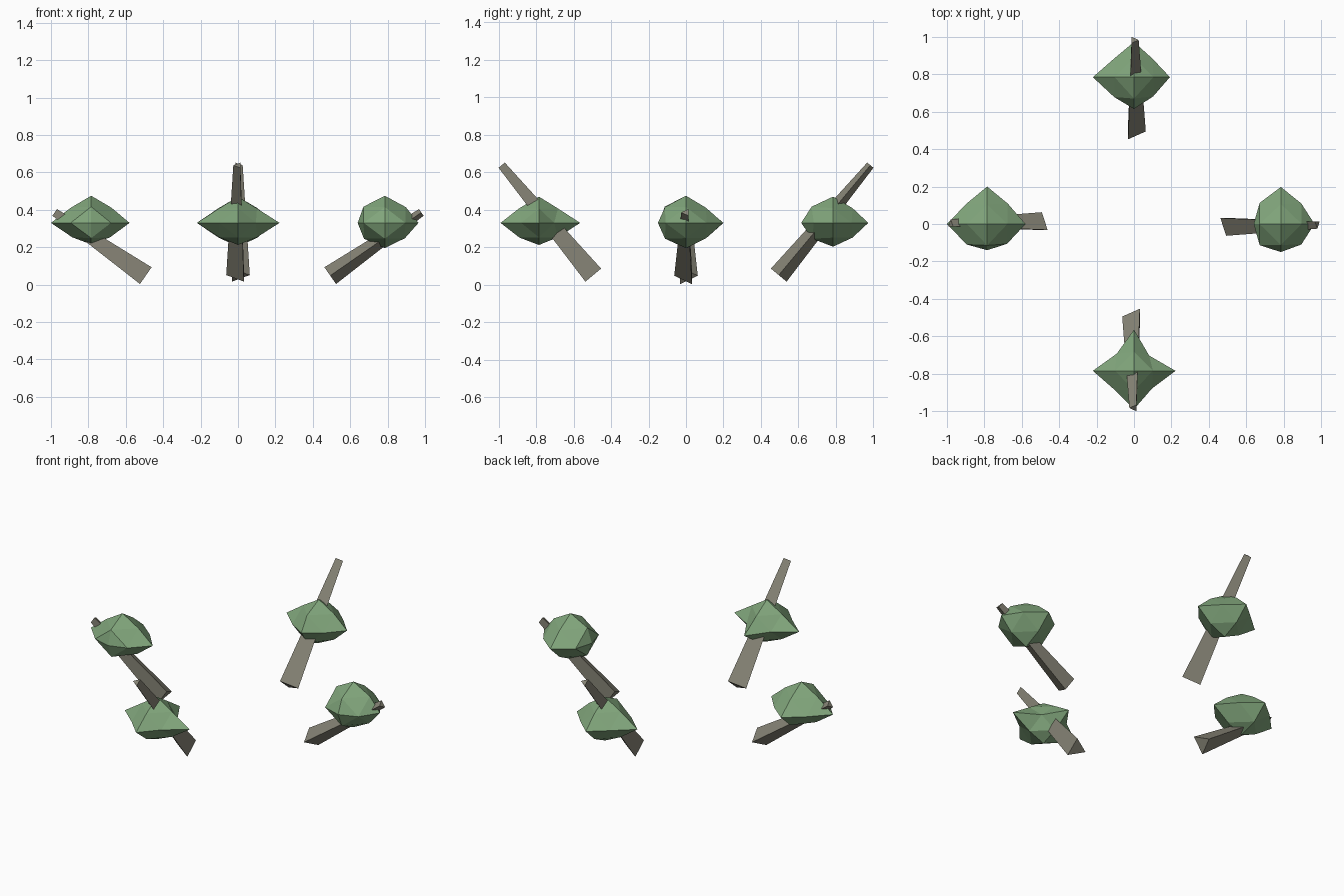
import bpy, bmesh, math
from mathutils import Vector, Matrix

if "Cube" in bpy.data.objects:
    bpy.data.objects.remove(bpy.data.objects["Cube"])


def material(name, rgb):
    m = bpy.data.materials.new(name)
    m.diffuse_color = (*rgb, 1)
    m.use_nodes = True
    m.node_tree.nodes["Principled BSDF"].inputs["Base Color"].default_value = m.diffuse_color
    return m


GREEN = material("leaf_green", (0.22, 0.38, 0.20))
BROWN = material("bark_grey", (0.24, 0.23, 0.18))


def finish(name, bm, mat):
    bmesh.ops.recalc_face_normals(bm, faces=bm.faces)
    me = bpy.data.meshes.new(name)
    bm.to_mesh(me)
    bm.free()
    me.materials.append(mat)
    ob = bpy.data.objects.new(name, me)
    bpy.context.collection.objects.link(ob)


def trunk(name, turn, bottom, top):
    """Leaning three-sided tapered trunk, laid out along -x then turned about z."""
    bm = bmesh.new()
    a, b = Vector(bottom), Vector(top)
    d = (b - a).normalized()
    q = Vector((0, 1, 0))
    p = q.cross(d)
    rings = []
    for c, r in ((a, 0.063), (b, 0.025)):
        rings.append([bm.verts.new(c + r * (math.cos(t) * q + math.sin(t) * p))
                      for t in (0, math.tau / 3, 2 * math.tau / 3)])
    lo, hi = rings
    bm.faces.new(lo)
    bm.faces.new(hi)
    for i in range(3):
        j = (i + 1) % 3
        bm.faces.new((lo[i], lo[j], hi[j], hi[i]))
    bm.transform(Matrix.Rotation(math.radians(turn), 4, 'Z'))
    finish(name, bm, BROWN)


def foliage(name, cx, cy, tips, poles, rim, upper, lower):
    """Octahedron split once. tips/upper/lower go +x, +y, -x, -y; rim starts at ++."""
    bm = bmesh.new()
    c = Vector((cx, cy, 0.33))

    def vert(deg, r, z):
        t = math.radians(deg)
        return bm.verts.new(c + Vector((r * math.cos(t), r * math.sin(t), z)))

    n = range(4)
    tip = [vert(90 * i, tips[i], 0) for i in n]
    edge = [vert(90 * i + 45, rim[i], 0) for i in n]
    for pole_z, mids, s in ((poles[0], upper, 1), (poles[1], lower, -1)):
        pole = vert(0, 0, s * pole_z)
        mid = [vert(90 * i, 0.127 * mids[i], s * 0.096 * mids[i]) for i in n]
        for i in n:
            j = (i + 1) % 4
            bm.faces.new((pole, mid[i], mid[j]))
            bm.faces.new((mid[i], tip[i], edge[i]))
            bm.faces.new((mid[i], edge[i], mid[j]))
            bm.faces.new((mid[j], edge[i], tip[j]))
    finish(name, bm, GREEN)


# Trunks: two low leaning ones left and right, two steeper front and back
LOW = ((-0.493, 0, 0.048), (-0.98, 0, 0.386))
STEEP = ((-0.495, 0, 0.051), (-0.984, 0, 0.638))
for side, turn, (a, b) in (("left", 0, LOW), ("front", 90, STEEP),
                           ("right", 180, LOW), ("back", 270, STEEP)):
    trunk(side + "_trunk", turn, a, b)

# Faceted foliage clumps, each slightly irregular
foliage("left_foliage", -0.785, 0, (0.205, 0.20, 0.215, 0.14), (0.145, 0.115),
        (0.155, 0.155, 0.155, 0.15), (0.85, 0.82, 0.85, 0.9), (0.8, 0.85, 0.8, 0.85))
foliage("right_foliage", 0.785, 0, (0.18, 0.198, 0.145, 0.15), (0.145, 0.135),
        (0.155, 0.16, 0.16, 0.155), (0.88, 0.84, 0.9, 0.88), (0.85, 0.85, 0.88, 0.88))
foliage("front_foliage", 0, -0.785, (0.222, 0.22, 0.22, 0.205), (0.14, 0.118),
        (0.115, 0.13, 0.145, 0.135), (0.8, 0.8, 0.8, 0.82), (0.8, 0.8, 0.8, 0.82))
foliage("back_foliage", 0, 0.785, (0.192, 0.188, 0.22, 0.17), (0.14, 0.127),
        (0.14, 0.145, 0.15, 0.145), (0.82, 0.82, 0.82, 0.9), (0.82, 0.82, 0.82, 0.88))
